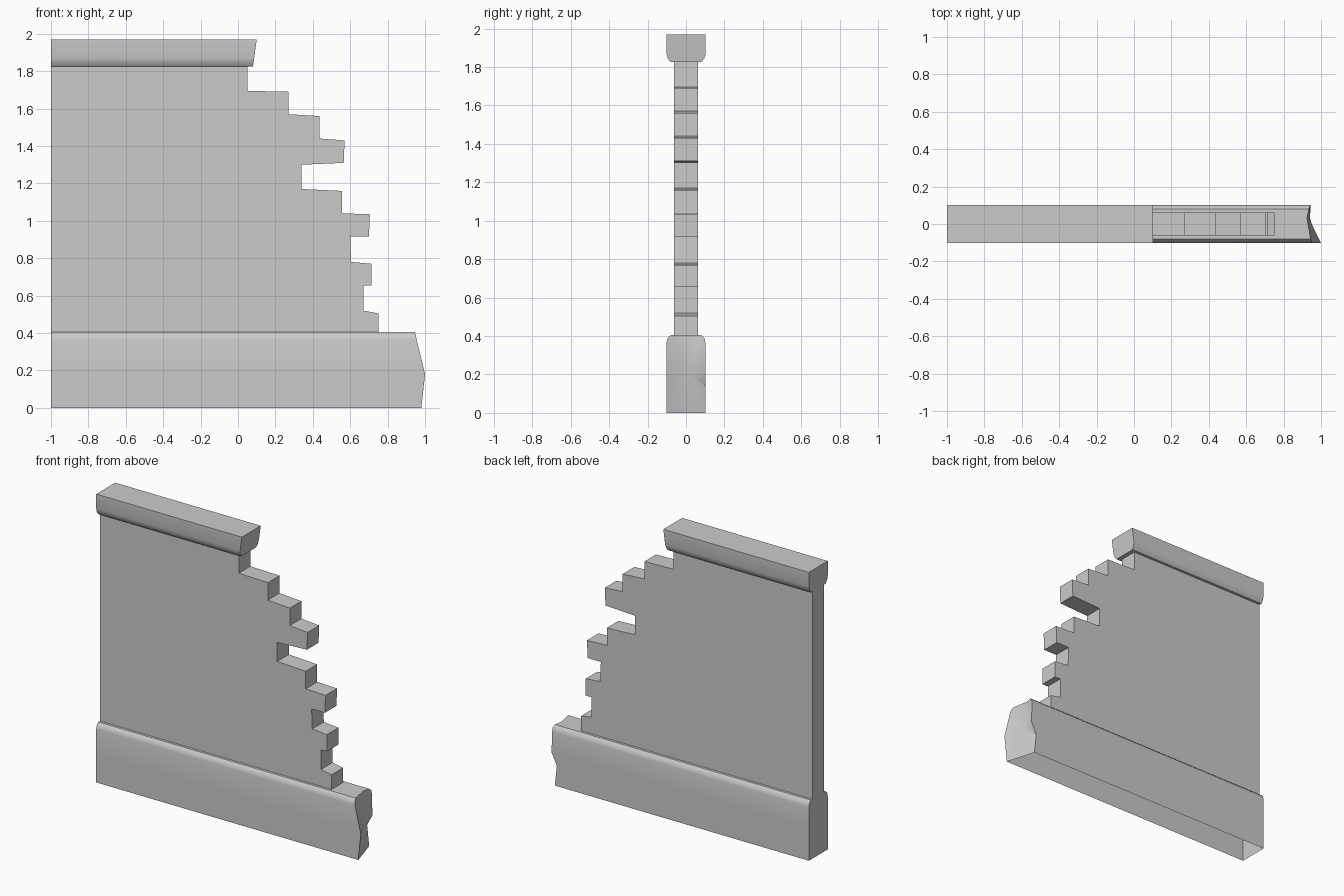
import bpy
import bmesh
import math

if "Cube" in bpy.data.objects:
    bpy.data.objects.remove(bpy.data.objects["Cube"], do_unlink=True)

# One plain stone colour
stone = bpy.data.materials.new("grey stone")
stone.use_nodes = True
COLOUR = (0.6, 0.6, 0.6, 1)
stone.diffuse_color = COLOUR
stone.node_tree.nodes["Principled BSDF"].inputs["Base Color"].default_value = COLOUR

LEFT = -1.0


def finish(name, bm, smooth):
    bmesh.ops.recalc_face_normals(bm, faces=bm.faces)
    mesh = bpy.data.meshes.new(name)
    bm.to_mesh(mesh)
    bm.free()
    mesh.materials.append(stone)
    obj = bpy.data.objects.new(name, mesh)
    bpy.context.collection.objects.link(obj)
    if smooth:
        bpy.ops.object.select_all(action="DESELECT")
        obj.select_set(True)
        bpy.context.view_layer.objects.active = obj
        bpy.ops.object.shade_smooth_by_angle(angle=math.radians(35))
    return obj


def moulding(name, section, centre=None, open_bottom=False):
    """Run a (y, z, end x) section along x, with a chipped right end."""
    bm = bmesh.new()
    start = [bm.verts.new((LEFT, y, z)) for y, z, x in section]
    end = [bm.verts.new((x, y, z)) for y, z, x in section]
    hub = bm.verts.new(centre) if centre else None
    count = len(section)
    for i in range(count):
        j = (i + 1) % count
        if not (open_bottom and j == 0):
            bm.faces.new((start[i], start[j], end[j], end[i]))
        if hub and not (open_bottom and j == 0):
            bm.faces.new((end[i], end[j], hub))
    if hub:
        bm.faces.new((end[-1], end[0], hub))
    else:
        bm.faces.new(end)
    bm.faces.new(start[::-1])
    return finish(name, bm, True)


# Plinth with a rounded top edge and a broken end
moulding("base_plinth", [
    (-0.102, 0, 0.98), (-0.102, 0.18, 1.0), (-0.102, 0.365, 0.955),
    (-0.096, 0.39, 0.95), (-0.08, 0.405, 0.945),
    (0.03, 0.405, 0.925),
    (0.08, 0.405, 0.935), (0.096, 0.39, 0.94), (0.102, 0.365, 0.94),
    (0.102, 0.22, 0.945), (0.102, 0.14, 0.905), (0.102, 0, 0.92),
], centre=(0.94, 0.02, 0.2), open_bottom=True)

# Coping with a rounded lower edge and a slanted end
half = [(0.08, 1.825), (0.095, 1.845), (0.102, 1.87), (0.102, 1.97)]
outline = half + [(-y, z) for y, z in reversed(half)]
moulding("top_coping", [(y, z, 0.08 + (z - 1.825) * 0.14) for y, z in outline])

# Wall panel whose right side steps back brick by brick
steps = [
    (0.75, 0.38), (0.75, 0.505), (0.67, 0.52), (0.67, 0.655),
    (0.715, 0.655), (0.715, 0.77), (0.605, 0.78), (0.6, 0.915),
    (0.7, 0.915), (0.705, 1.035), (0.555, 1.04), (0.555, 1.16),
    (0.34, 1.17), (0.34, 1.3), (0.565, 1.31), (0.57, 1.43),
    (0.435, 1.44), (0.435, 1.56), (0.27, 1.57), (0.27, 1.69),
    (0.05, 1.695), (0.05, 1.84),
]
bm = bmesh.new()
outline = [(LEFT, 0.38)] + steps + [(LEFT, 1.84)]
face = bm.faces.new([bm.verts.new((x, -0.0625, z)) for x, z in outline])
sides = bmesh.ops.extrude_face_region(bm, geom=[face], use_keep_orig=True)
moved = [g for g in sides["geom"] if isinstance(g, bmesh.types.BMVert)]
bmesh.ops.translate(bm, verts=moved, vec=(0, 0.125, 0))
finish("broken_wall", bm, False)
